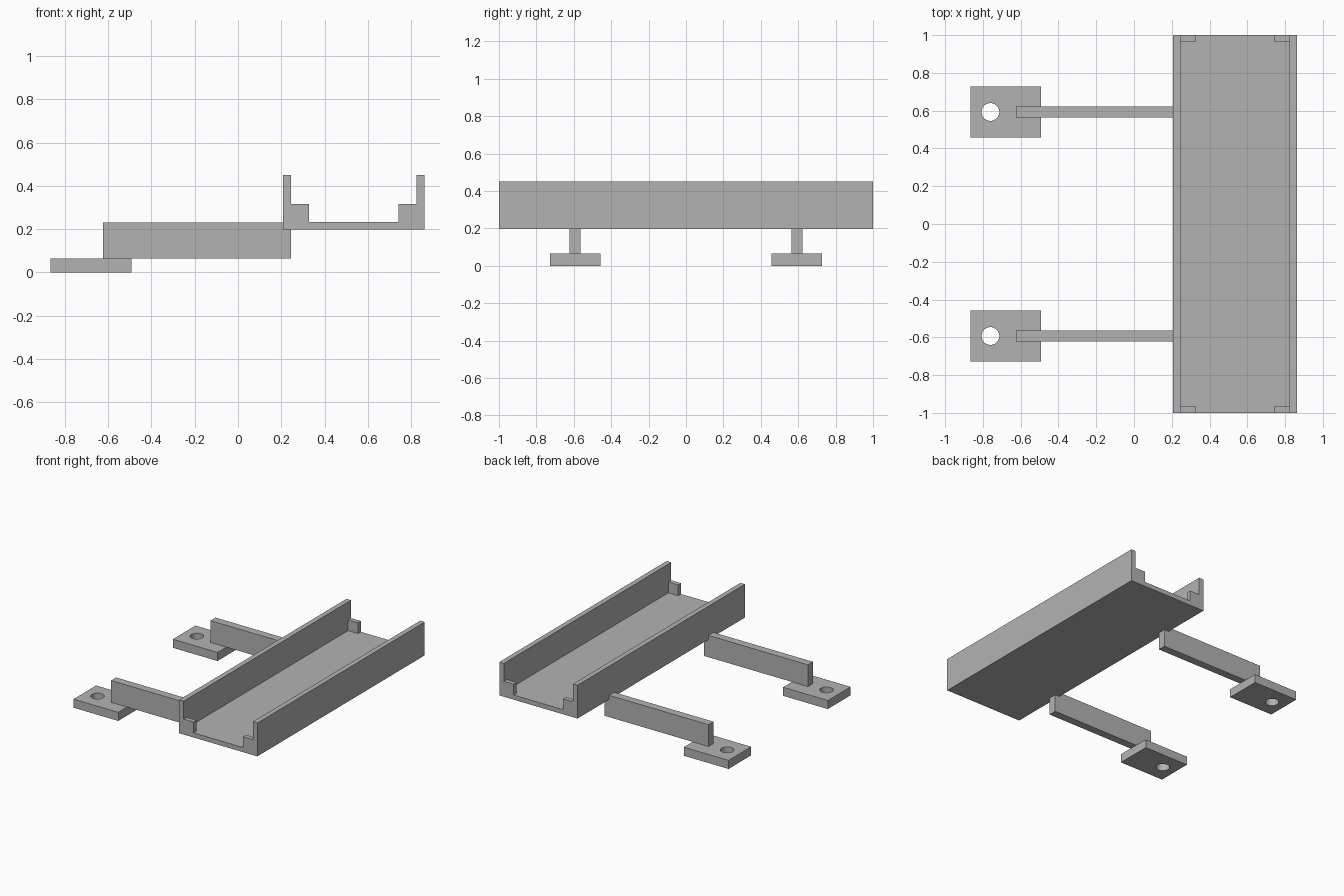
import bpy
import bmesh

cube = bpy.data.objects.get("Cube")
if cube:
    bpy.data.objects.remove(cube, do_unlink=True)

grey = bpy.data.materials.new("plain_grey")
grey.use_nodes = True
grey.diffuse_color = (0.45, 0.45, 0.45, 1)
grey.node_tree.nodes["Principled BSDF"].inputs["Base Color"].default_value = (0.45, 0.45, 0.45, 1)


def finish(name, bm):
    bmesh.ops.recalc_face_normals(bm, faces=bm.faces)
    mesh = bpy.data.meshes.new(name)
    bm.to_mesh(mesh)
    bm.free()
    mesh.materials.append(grey)
    obj = bpy.data.objects.new(name, mesh)
    bpy.context.collection.objects.link(obj)
    return obj


def extrude_y(name, profile, y0, y1):
    """Extrude an x-z outline from y0 to y1."""
    bm = bmesh.new()
    face = bm.faces.new([bm.verts.new((x, y0, z)) for x, z in profile])
    new = bmesh.ops.extrude_face_region(bm, geom=[face])["geom"]
    verts = [v for v in new if isinstance(v, bmesh.types.BMVert)]
    bmesh.ops.translate(bm, verts=verts, vec=(0, y1 - y0, 0))
    return finish(name, bm)


def box(name, x0, x1, y0, y1, z0, z1):
    return extrude_y(name, [(x0, z0), (x1, z0), (x1, z1), (x0, z1)], y0, y1)


# Tray: open channel with a thin floor and two side walls
LEFT, RIGHT, WALL = 0.207, 0.862, 0.038
BASE, FLOOR, TOP = 0.198, 0.233, 0.45
extrude_y("tray", [
    (LEFT, BASE), (RIGHT, BASE), (RIGHT, TOP), (RIGHT - WALL, TOP),
    (RIGHT - WALL, FLOOR), (LEFT + WALL, FLOOR), (LEFT + WALL, TOP), (LEFT, TOP),
], -1, 1)

# Corner stops at the four ends of the walls
STOP, DEPTH, STOP_TOP = 0.083, 0.035, 0.315
for end, y0 in (("front", -1), ("back", 1 - DEPTH)):
    for side, x0 in (("right", LEFT + WALL), ("left", RIGHT - WALL - STOP)):
        box(f"{end}_{side}_stop", x0, x0 + STOP, y0, y0 + DEPTH, FLOOR, STOP_TOP)

# Support arms and drilled mounting feet
FOOT_TOP = 0.065
for end, y in (("front", -0.593), ("back", 0.593)):
    box(f"{end}_arm", -0.625, LEFT + WALL, y - 0.03, y + 0.03, FOOT_TOP, 0.23)
    foot = box(f"{end}_foot", -0.866, -0.492, y - 0.135, y + 0.135, 0, FOOT_TOP)

    bm = bmesh.new()
    bmesh.ops.create_cone(bm, cap_ends=True, segments=48, radius1=0.047, radius2=0.047, depth=0.3)
    bmesh.ops.translate(bm, verts=bm.verts, vec=(-0.76, y, 0))
    cutter = finish(f"{end}_hole_cutter", bm)
    cutter.hide_render = True
    cutter.hide_set(True)

    hole = foot.modifiers.new("bolt_hole", "BOOLEAN")
    hole.operation = "DIFFERENCE"
    hole.solver = "EXACT"
    hole.object = cutter
    # Bake the hole, then discard the helper
    bpy.context.view_layer.update()
    evaluated = foot.evaluated_get(bpy.context.evaluated_depsgraph_get())
    drilled = bpy.data.meshes.new_from_object(evaluated)
    foot.modifiers.clear()
    foot.data = drilled
    bpy.data.objects.remove(cutter, do_unlink=True)

    bpy.ops.object.select_all(action="DESELECT")
    foot.select_set(True)
    bpy.context.view_layer.objects.active = foot
    bpy.ops.object.shade_smooth_by_angle()
